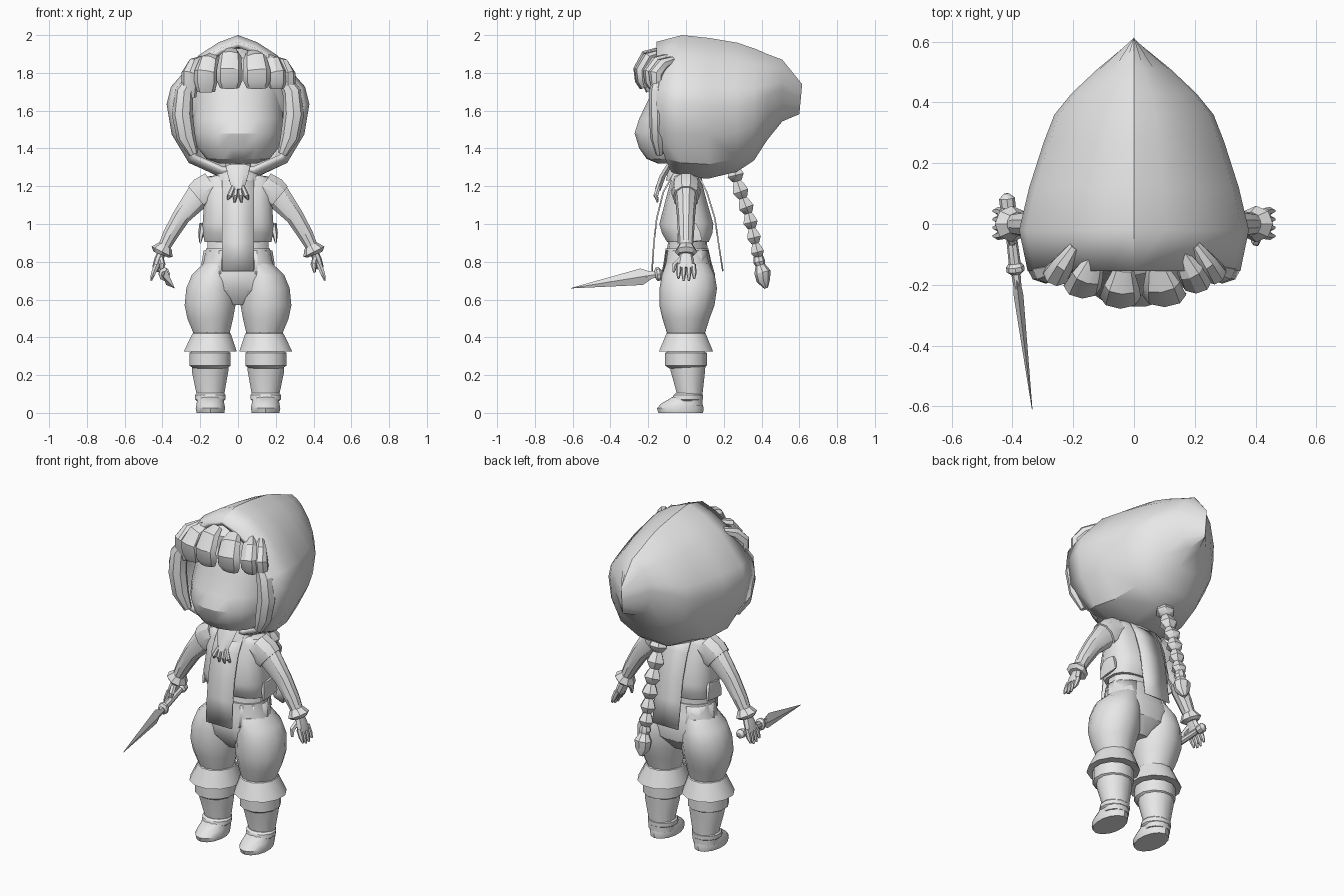
import bpy, bmesh, math
from mathutils import Vector

grey = bpy.data.materials.new("plain_grey")
grey.diffuse_color = (0.8, 0.8, 0.8, 1)


def make(name, rings, caps=True, closed=True):
    """Skin a list of equal-length point rings."""
    bm = bmesh.new()
    rows = [[bm.verts.new(p) for p in r] for r in rings]
    n = len(rows[0])
    for a, b in zip(rows, rows[1:]):
        for i in range(n if closed else n - 1):
            j = (i + 1) % n
            bm.faces.new((a[i], a[j], b[j], b[i]))
    if caps:
        bm.faces.new(rows[0])
        bm.faces.new(rows[-1])
    bmesh.ops.remove_doubles(bm, verts=bm.verts, dist=0.0005)
    bmesh.ops.recalc_face_normals(bm, faces=bm.faces)
    me = bpy.data.meshes.new(name)
    bm.to_mesh(me)
    bm.free()
    ob = bpy.data.objects.new(name, me)
    bpy.context.collection.objects.link(ob)
    me.materials.append(grey)
    return ob


def level(name, rows, n=12, power=1.0, caps=True):
    """Stack of horizontal ovals: (z, cx, cy, rx, ry); power < 1 is boxier."""
    def sq(v):
        return math.copysign(abs(v) ** power, v)
    ang = [2 * math.pi * (i + 0.5) / n for i in range(n)]
    return make(name, [[(cx + rx * sq(math.cos(a)), cy + ry * sq(math.sin(a)), z)
                        for a in ang] for z, cx, cy, rx, ry in rows], caps)


def tube(name, path, n=8, ref=(1, 0, 0)):
    """Oval tube along (x, y, z, radius along ref, other radius)."""
    pts = [Vector(p[:3]) for p in path]
    rings = []
    for i, p in enumerate(path):
        t = (pts[min(i + 1, len(pts) - 1)] - pts[max(i - 1, 0)]).normalized()
        u = Vector(ref)
        u = (u - t * u.dot(t)).normalized()
        v = t.cross(u)
        rings.append([pts[i] + u * p[3] * math.cos(a) + v * p[4] * math.sin(a)
                      for a in (2 * math.pi * k / n for k in range(n))])
    return make(name, rings)


def sheet(name, rows, thick=0.008):
    """Thin cloth strip: rows of (half width, y, z)."""
    ob = make(name, [[(-w, y, z), (w, y, z)] for w, y, z in rows], False, False)
    m = ob.modifiers.new("thickness", 'SOLIDIFY')
    m.thickness = thick
    m.offset = 0
    return ob


# Hood: one outline swept back to a vertical ridge, hollow at the front
half = [(0, 1), (.27, .95), (.55, .86), (.94, .64), (1, .52), (.93, .31), (.69, .11), (.24, .01)]
outline = half + [(-x, z) for x, z in half[:0:-1]]
rows = [(-.155, .35, 1.965, 1.27), (-.02, .378, 2.0, 1.24), (.12, .345, 1.985, 1.233),
        (.27, .297, 1.96, 1.27), (.36, .262, 1.93, 1.33), (.43, .205, 1.90, 1.44),
        (.51, .12, 1.87, 1.54), (.615, 0, 1.74, 1.58)]
rings = []
for k, (y, w, top, bot) in enumerate(rows):
    ring = []
    for x, z in outline:
        dy = 0.08 * max(0, 1 - z / .25) if k == 0 else 0
        if k == 7:
            dy = -.015 * (1 - z)
        ring.append((x * w, y + dy, bot + z * (top - bot)))
    rings.append(ring)
hood = make("hood", rings, caps=False)
mod = hood.modifiers.new("thickness", 'SOLIDIFY')
mod.thickness = 0.03
mod.offset = -1

# Head and neck
level("head", [(1.32, 0, -.07, .10, .08), (1.345, 0, -.07, .17, .14), (1.40, 0, -.05, .215, .20),
               (1.48, 0, -.04, .238, .235), (1.56, 0, -.03, .24, .22), (1.66, 0, -.01, .235, .19),
               (1.78, 0, .01, .23, .19), (1.87, 0, .02, .17, .15), (1.91, 0, .02, .07, .07)], 20)
level("neck", [(1.18, 0, 0, .075, .065), (1.35, 0, -.01, .07, .07)], 10)
level("hair_cap", [(1.36, 0, .08, .17, .13), (1.48, 0, .07, .27, .19), (1.65, 0, .05, .30, .21),
                   (1.78, 0, .03, .27, .20), (1.88, 0, .0, .18, .17), (1.93, 0, -.02, .06, .08)], 14)

# Fringe locks
for x, w, low in [(-.045, .068, 1.72), (.10, .072, 1.72), (-.17, .062, 1.70),
                  (.205, .052, 1.72), (-.255, .045, 1.67), (.265, .04, 1.69)]:
    d = .6 * max(0, abs(x) - .08) ** 1.2
    arch = .35 * abs(x)
    tube("fringe_lock", [(x * .75, -.15 + d, 1.925 - arch * .6, w * .5, .02),
                         (x * .9, -.205 + d, 1.90 - arch * .6, w * .85, .035),
                         (x, -.24 + d, 1.82 - arch * .3, w, .04),
                         (x, -.235 + d, 1.76 - arch * .1, w, .035),
                         (x, -.225 + d, low, w * .75, .02)], 8)

for s in (-1, 1):
    # Hair beside the face
    tube("side_hair", [(s * .24, -.14, 1.78, .03, .03), (s * .285, -.15, 1.70, .05, .045),
                       (s * .295, -.15, 1.58, .055, .045), (s * .275, -.15, 1.46, .05, .04),
                       (s * .235, -.14, 1.37, .025, .02)], 8)
    # Arm, flared cuff and hand
    tube("arm", [(s * .14, 0, 1.19, .06, .075), (s * .20, 0, 1.16, .06, .075),
                 (s * .30, 0, 1.04, .048, .05), (s * .36, .0, .94, .042, .042),
                 (s * .405, .0, .85, .034, .03)], 10, (0, 1, 0))
    tube("shoulder_cap", [(s * .13, 0, 1.20, .075, .085), (s * .185, 0, 1.165, .078, .088),
                          (s * .215, 0, 1.14, .07, .08)], 10, (0, 1, 0))
    tube("wrist_cuff", [(s * .385, 0, .885, .04, .038), (s * .402, 0, .853, .06, .062),
                        (s * .408, 0, .838, .045, .042)], 8, (0, 1, 0))
    tube("palm", [(s * .40, 0, .86, .028, .022), (s * .42, 0, .81, .042, .024),
                  (s * .435, 0, .765, .048, .02)], 8, (0, 1, 0))
    for i in range(4):
        y = -.036 + .025 * i
        tip = .70 + (.012 if i in (0, 3) else 0)
        tube("finger", [(s * .43, y, .785, .014, .016), (s * .448, y * 1.1, .74, .013, .014),
                        (s * .46, y * 1.1, tip, .006, .006)], 6, (0, 1, 0))
    tube("thumb", [(s * .41, -.02, .82, .016, .016), (s * .40, -.058, .785, .016, .016),
                   (s * .405, -.066, .745, .007, .007)], 6)
    # Puffed trouser leg
    level("trouser_leg", [(.79, s * .10, .01, .085, .115), (.73, s * .13, .012, .118, .14),
                          (.66, s * .143, .012, .134, .152), (.57, s * .148, .005, .138, .146),
                          (.50, s * .147, 0, .124, .125), (.42, s * .14, 0, .098, .10)], 14)
    level("trouser_cuff", [(.43, s * .14, 0, .085, .09), (.42, s * .14, 0, .105, .108),
                           (.325, s * .147, 0, .145, .148), (.335, s * .145, 0, .09, .09)], 12)
    # Boot
    level("boot_band", [(.325, s * .148, 0, .10, .10), (.318, s * .148, 0, .113, .114),
                        (.25, s * .148, 0, .113, .114), (.235, s * .148, 0, .09, .09)], 12)
    level("boot_shaft", [(.28, s * .148, .008, .10, .10), (.22, s * .148, .01, .10, .094),
                         (.10, s * .146, .02, .076, .07), (.04, s * .146, .02, .074, .07)], 12)
    level("boot_ankle_strap", [(.105, s * .146, .015, .075, .07), (.095, s * .146, .012, .084, .08),
                               (.072, s * .146, .008, .084, .084), (.06, s * .146, .01, .07, .07)], 12)
    level("boot_foot", [(0, s * .146, -.028, .075, .118), (.025, s * .146, -.03, .08, .124),
                        (.05, s * .146, -.022, .075, .108), (.085, s * .146, .005, .07, .075)], 14)
    # Pocket flap wrapped round the hip
    arc = [math.radians(a) for a in (-62, -35, 0, 35, 62)]
    flap = make("hip_flap", [[(s * (rx * math.cos(a)), .008 + ry * math.sin(a), z) for a in arc]
                             for z, rx, ry in ((.86, .182, .128), (.80, .192, .136), (.735, .195, .15))],
                False, False)
    m = flap.modifiers.new("thickness", 'SOLIDIFY')
    m.thickness = 0.012
    # Vest side tab at the waist
    tube("vest_side_tab", [(s * .185, .01, 1.0, .02, .05), (s * .195, .015, .95, .016, .07),
                           (s * .20, .02, .905, .006, .075)], 6)

# Trouser seat, waist and torso
level("trouser_seat", [(.87, 0, .005, .172, .115), (.80, 0, .008, .185, .128),
                       (.73, 0, .012, .215, .145), (.65, 0, .012, .19, .135),
                       (.57, 0, .01, .06, .07)], 16, .85)
level("waist", [(.93, 0, .01, .165, .10), (.84, 0, .005, .165, .11)], 14, .85)
level("vest", [(1.265, 0, 0, .075, .055), (1.25, 0, 0, .17, .07), (1.22, 0, 0, .188, .085),
               (1.12, 0, 0, .182, .112), (1.0, 0, .002, .19, .145), (.95, 0, .006, .188, .135),
               (.905, 0, .01, .18, .112)], 16, .75)

# Front and back cloth panels
sheet("front_panel", [(.085, -.065, 1.265), (.085, -.12, 1.17), (.085, -.155, 1.03),
                      (.085, -.17, .90), (.085, -.18, .75)])
sheet("back_panel", [(.085, .06, 1.265), (.085, .11, 1.17), (.085, .153, 1.03),
                     (.085, .172, .90), (.085, .195, .75)])

# Collar and claw clasp
level("collar", [(1.23, 0, -.01, .13, .10), (1.27, 0, -.01, .11, .09), (1.30, 0, -.01, .085, .08)], 12)
tube("clasp", [(0, -.09, 1.31, .065, .015), (0, -.125, 1.25, .052, .018),
               (0, -.15, 1.18, .03, .018)], 6)
for x in (-.045, -.015, .015, .045):
    low = 1.115 if abs(x) < .03 else 1.13
    tube("claw", [(x * .5, -.145, 1.20, .012, .012), (x, -.16, 1.15, .014, .014),
                  (x * 1.2, -.15, low, .005, .005)], 6)

# Braid: a chain of swelling links with a tuft at the end
spine = [(.25, 1.31), (.27, 1.23), (.30, 1.14), (.33, 1.06), (.348, .98), (.367, .90), (.385, .825)]
for (y0, z0), (y1, z1) in zip(spine, spine[1:]):
    k = .75 + .25 * (z0 - .8) / .5
    def at(f, r):
        return (0, y0 + (y1 - y0) * f, z0 + (z1 - z0) * f, r * k * 1.15, r * k)
    tube("braid_link", [at(-.05, .02), at(.3, .038), at(.65, .05), at(1.0, .03), at(1.1, .015)], 6)
tube("braid_tie", [(0, .383, .83, .025, .025), (0, .388, .80, .036, .032), (0, .393, .78, .026, .024)], 8)
tube("braid_tuft", [(0, .39, .79, .022, .022), (0, .405, .745, .052, .044),
                    (0, .41, .70, .045, .036), (0, .425, .66, .012, .01)], 8)


# Dagger held in one hand, pointing forward
def along(y, a, b):
    f = (.10 - y) / .71
    return (-.42 + .085 * f, y, .775 - .115 * f, a, b)


tube("dagger_pommel", [along(.10, .008, .008), along(.085, .026, .026), along(.055, .026, .026),
                       along(.04, .012, .012)], 8)
tube("dagger_grip", [along(.05, .016, .016), along(-.14, .02, .02)], 8)
tube("dagger_guard", [along(-.13, .022, .022), along(-.14, .03, .036), along(-.155, .03, .036),
                      along(-.165, .018, .02)], 8)
tube("dagger_neck", [along(-.15, .016, .02), along(-.21, .013, .022)], 6)
tube("dagger_blade", [along(-.17, .01, .012), along(-.235, .016, .044), along(-.61, .001, .001)], 4)

# Smooth shading with crisp edges
for ob in bpy.context.collection.objects:
    ob.select_set(True)
bpy.context.view_layer.objects.active = hood
bpy.ops.object.shade_smooth_by_angle(angle=math.radians(32))
